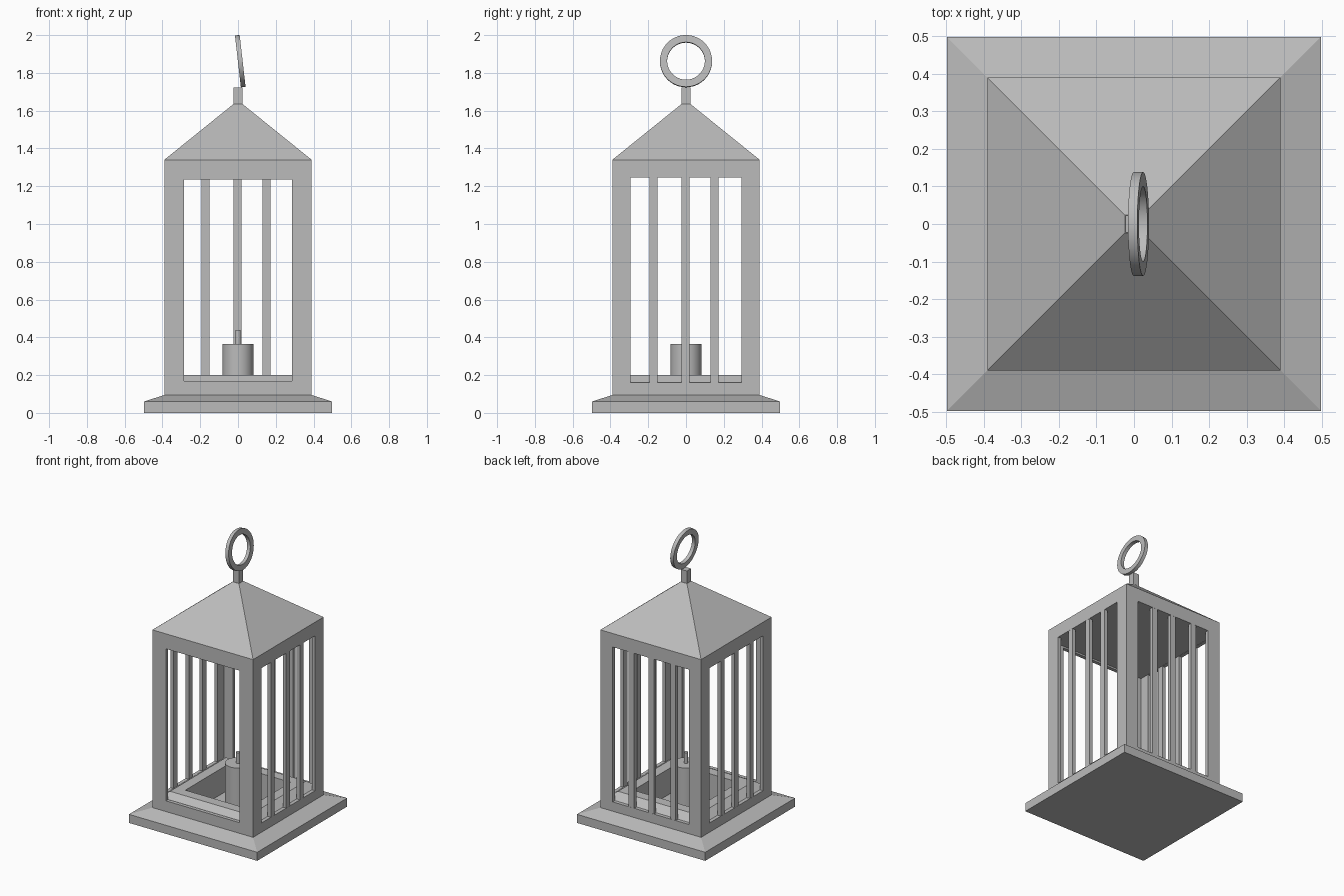
import bpy, bmesh
from math import pi, sin, cos, radians
from mathutils import Matrix, Vector

cube = bpy.data.objects.get("Cube")
if cube:
    bpy.data.objects.remove(cube)

grey = bpy.data.materials.new("plain_grey")
grey.use_nodes = True
colour = (0.5, 0.5, 0.5, 1)
grey.diffuse_color = colour
grey.node_tree.nodes["Principled BSDF"].inputs["Base Color"].default_value = colour


def loft(name, rings, caps=True, closed=False, smooth=False):
    """Join successive rings of points with quads."""
    bm = bmesh.new()
    loops = [[bm.verts.new(p) for p in ring] for ring in rings]
    pairs = list(zip(loops, loops[1:]))
    if closed:
        pairs.append((loops[-1], loops[0]))
    for a, b in pairs:
        for i in range(len(a)):
            j = (i + 1) % len(a)
            bm.faces.new((a[i], a[j], b[j], b[i]))
    if caps and not closed:
        bm.faces.new(loops[0])
        bm.faces.new(loops[-1])
    bmesh.ops.recalc_face_normals(bm, faces=bm.faces)
    mesh = bpy.data.meshes.new(name)
    bm.to_mesh(mesh)
    bm.free()
    mesh.materials.append(grey)
    ob = bpy.data.objects.new(name, mesh)
    bpy.context.collection.objects.link(ob)
    if smooth:
        bpy.ops.object.select_all(action="DESELECT")
        ob.select_set(True)
        bpy.context.view_layer.objects.active = ob
        bpy.ops.object.shade_smooth_by_angle(angle=radians(30))
    return ob


def square(half, z):
    return [(-half, -half, z), (half, -half, z), (half, half, z), (-half, half, z)]


def circle(radius, z, n=32):
    return [(radius * cos(2 * pi * i / n), radius * sin(2 * pi * i / n), z) for i in range(n)]


def upright(half, low, high, y):
    return [(-half, y, low), (half, y, low), (half, y, high), (-half, y, high)]


OUT, IN = 0.39, 0.365

# Stepped base with the sloped sill and the sunken candle well
loft("base", [square(h, z) for h, z in (
    (0.497, 0), (0.497, 0.06), (OUT, 0.095), (IN, 0.095),
    (IN, 0.16), (0.31, 0.2), (0.24, 0.2), (0.24, 0.02))])

# Four mitred frames; the front is open, the other three carry bars
for side, turn in (("front", 0), ("left", 90), ("back", 180), ("right", 270)):
    rot = Matrix.Rotation(radians(turn), 4, "Z")
    half, low, high = (0.285, 0.17, 1.235) if side == "front" else (0.295, 0.16, 1.245)
    wall = loft(side + "_frame", [
        upright(OUT, 0.095, 1.34, -OUT), upright(half, low, high, -OUT),
        upright(half, low, high, -IN), upright(IN, 0.095, 1.34, -IN)], closed=True)
    wall.data.transform(rot)
    if side != "front":
        for n, along in enumerate((-0.172, -0.003, 0.15)):
            flip = 1 if side == "left" else -1
            x = along * flip
            bar = loft(f"{side}_bar_{n + 1}", [
                [(x + a * 0.021, -0.377 + b * 0.0125, z) for a, b in
                 ((-1, -1), (1, -1), (1, 1), (-1, 1))] for z in (0.155, 1.25)])
            bar.data.transform(rot)

# Pyramid roof with a flat ceiling, and the stem on top
loft("roof", [square(h, z) for h, z in (
    (IN, 1.247), (IN, 1.34), (OUT, 1.34), (0.024, 1.635))])
loft("stem", [square(0.023, 1.62), square(0.023, 1.722)])

# Candle and wick
loft("candle", [circle(0.082, 0.02), circle(0.082, 0.365)], smooth=True)
loft("wick", [circle(0.014, 0.36, 12), circle(0.014, 0.44, 12)], smooth=True)

# Flat hanging ring, leaning a little
ring = loft("hanging_ring", [circle(r, z, 40) for r, z in (
    (0.138, -0.0125), (0.138, 0.0125), (0.1, 0.0125), (0.1, -0.0125))],
    closed=True, smooth=True)
lean = Matrix.Rotation(radians(90 - 6.5), 4, "Y")
ring.data.transform(Matrix.Translation(Vector((0.012, 0, 1.862))) @ lean)
